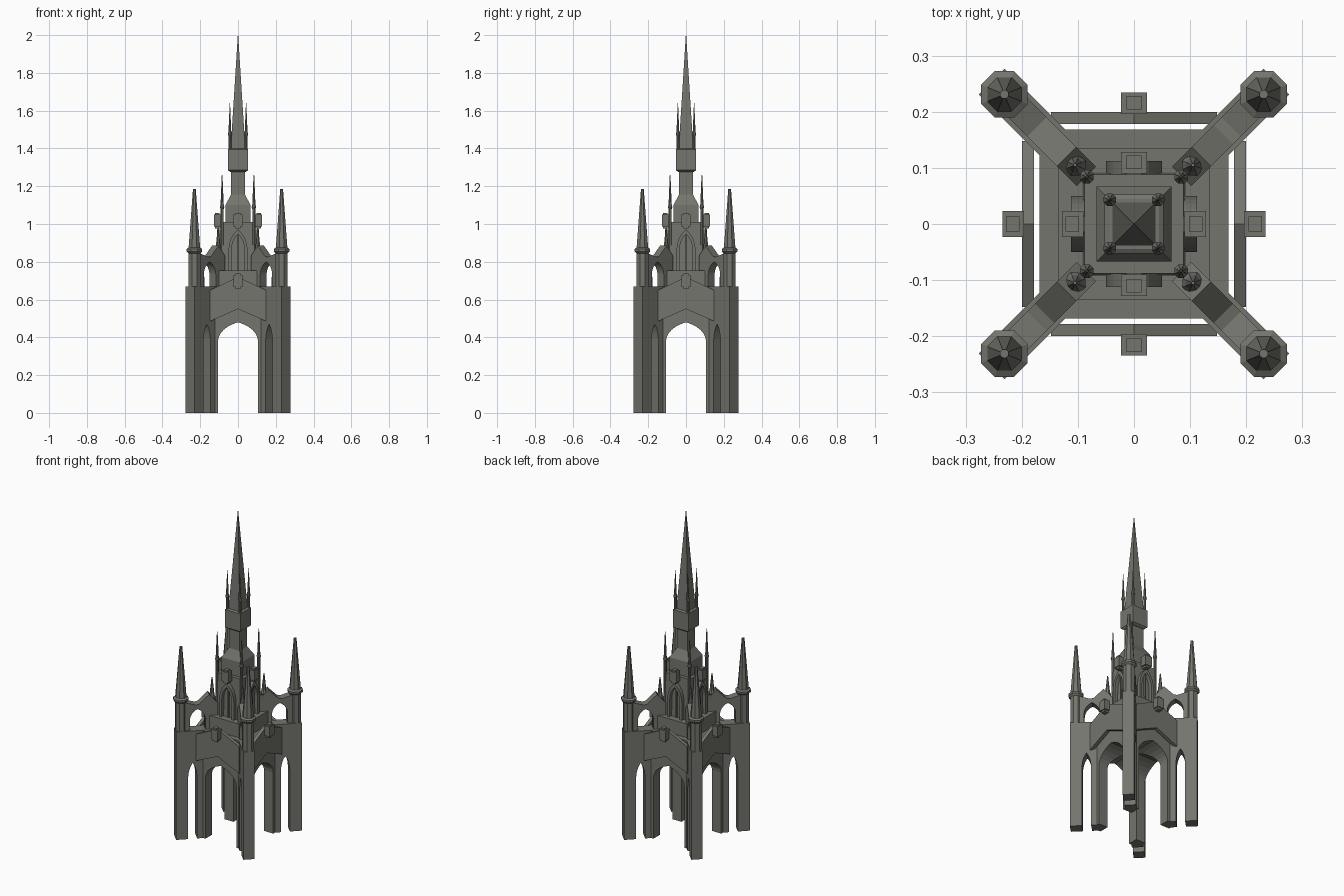
import bpy, bmesh, math
from mathutils import Matrix, Vector

if "Cube" in bpy.data.objects:
    bpy.data.objects.remove(bpy.data.objects["Cube"])

stone = bpy.data.materials.new("weathered_stone")
stone.diffuse_color = (0.175, 0.178, 0.155, 1)
stone.use_nodes = True
stone.node_tree.nodes["Principled BSDF"].inputs["Base Color"].default_value = stone.diffuse_color


def finish(bm, name):
    bmesh.ops.recalc_face_normals(bm, faces=bm.faces)
    me = bpy.data.meshes.new(name)
    bm.to_mesh(me)
    bm.free()
    ob = bpy.data.objects.new(name, me)
    bpy.context.collection.objects.link(ob)
    me.materials.append(stone)
    return ob


def spin(ang):
    return Matrix.Rotation(math.radians(ang), 4, 'Z')


def lathe(name, rings, sides, center=(0, 0), ang=0):
    """Stack of (radius, z) rings; radius is to the flat side when sides == 4."""
    bm = bmesh.new()
    k = math.sqrt(2) if sides == 4 else 1
    loops = []
    for r, z in rings:
        loops.append([bm.verts.new((center[0] + k * r * math.cos(a), center[1] + k * r * math.sin(a), z))
                      for a in [math.radians(ang) + math.tau * (i + (0.5 if sides == 4 else 0)) / sides
                                for i in range(sides)]])
    for a, b in zip(loops, loops[1:]):
        for i in range(sides):
            j = (i + 1) % sides
            bm.faces.new((a[i], a[j], b[j], b[i]))
    bm.faces.new(loops[0])
    bm.faces.new(loops[-1])
    return finish(bm, name)


def plate(name, pts, y0, y1, ang=0):
    """Profile in x-z extruded from y0 to y1, then turned about z."""
    bm = bmesh.new()
    f = bm.faces.new([bm.verts.new((x, y0, z)) for x, z in pts])
    ext = bmesh.ops.extrude_face_region(bm, geom=[f])['geom']
    bmesh.ops.translate(bm, vec=(0, y1 - y0, 0), verts=[v for v in ext if isinstance(v, bmesh.types.BMVert)])
    bm.transform(spin(ang))
    return finish(bm, name)


def arch(cx, w, spring, h, n=6):
    """Pointed arch from left springing over the apex to the right."""
    q = 0.7 * math.pi / 2
    c = math.cos(q)
    half = [((math.cos(q * i / n) - c) / (1 - c) * w, spring + h * math.sin(q * i / n) / math.sin(q))
            for i in range(n + 1)]
    return [(cx - x, z) for x, z in half] + [(cx + x, z) for x, z in half[-2::-1]]


def block(name, x, y, z, ang=0):
    return plate(name, [(x[0], z[0]), (x[1], z[0]), (x[1], z[1]), (x[0], z[1])], y[0], y[1], ang)


def cut(ob, cutter):
    m = ob.modifiers.new("cut", 'BOOLEAN')
    m.object = cutter
    m.solver = 'EXACT'
    bpy.context.view_layer.objects.active = ob
    bpy.ops.object.modifier_apply(modifier="cut")
    bpy.data.objects.remove(cutter)


# main vaulted stage: a block pierced by arches both ways, leaving four piers
body = lathe("vaulted_stage", [(0.168, 0), (0.168, 0.67)], 4)
for a in (0, 90):
    opening = [(-0.106, -0.1)] + arch(0, 0.106, 0.38, 0.10) + [(0.106, -0.1)]
    cut(body, plate("arch_cutter", opening, -0.4, 0.4, a))
lathe("gallery", [(0.135, 0.66), (0.135, 0.755)], 4)

# corner parts
for i in range(4):
    a = 45 + 90 * i
    # outer pier, arch and wall in one profile
    plate("diagonal_buttress",
          [(0.359, 0), (0.359, 0.67), (0.17, 0.67), (0.19, 0.4), (0.19, 0)]
          + [(0.239, 0)] + arch(0.265, 0.026, 0.37, 0.10) + [(0.291, 0)],
          -0.0325, 0.0325, a)
    # flying buttress with a dipped top
    plate("flying_buttress",
          [(0.31, 0.66), (0.31, 0.845), (0.245, 0.825), (0.225, 0.83), (0.17, 0.885),
           (0.12, 0.83), (0.12, 0.66), (0.19, 0.66)]
          + arch(0.235, 0.045, 0.73, 0.07) + [(0.28, 0.66)],
          -0.024, 0.024, a)
    sx, sy = math.cos(math.radians(a)) * math.sqrt(2), math.sin(math.radians(a)) * math.sqrt(2)
    # large corner turret
    lathe("corner_turret",
          [(0.034, 0.66), (0.034, 0.845), (0.045, 0.855), (0.045, 0.868), (0.033, 0.875),
           (0.008, 1.185)], 8, (sx * 0.231, sy * 0.231), 22.5)
    # slim pinnacles on each stage
    lathe("lower_pinnacle",
          [(0.016, 0.66), (0.016, 0.85), (0.02, 0.86), (0.014, 0.875), (0.003, 0.98)],
          8, (sx * 0.105, sy * 0.105), 22.5)
    lathe("middle_pinnacle",
          [(0.009, 0.75), (0.009, 1.08), (0.013, 1.09), (0.009, 1.105), (0.002, 1.26)],
          8, (sx * 0.084, sy * 0.084), 22.5)
    lathe("upper_pinnacle",
          [(0.008, 1.38), (0.008, 1.465), (0.012, 1.475), (0.008, 1.49), (0.001, 1.64)],
          8, (sx * 0.043, sy * 0.043), 22.5)

# square tower, upper tiers and spire
lathe("middle_tower", [(0.092, 0.75), (0.088, 1.01)], 4)
lathe("upper_tier", [(0.067, 1.0), (0.067, 1.1), (0.037, 1.155), (0.037, 1.29)], 4)
lathe("lantern", [(0.04, 1.275), (0.053, 1.285), (0.053, 1.395), (0.045, 1.40)], 4)
lathe("spire", [(0.039, 1.395), (0.001, 2.0)], 4)

# parts on each face
for a in (0, 90, 180, 270):
    # freestanding gable band between the buttresses
    plate("gable_band", [(-0.148, 0.485), (0, 0.55), (0.148, 0.485),
                         (0.148, 0.65), (0, 0.72), (-0.148, 0.65)], -0.2, -0.178, a)
    # window surround on the tower
    outer = arch(0, 0.05, 0.86, 0.11)
    inner = arch(0, 0.034, 0.86, 0.085)
    plate("window_surround", [(-0.05, 0.75)] + outer + [(0.05, 0.75), (0.034, 0.75)]
          + inner[::-1] + [(-0.034, 0.75)], -0.112, -0.085, a)
    block("window_mullion", (-0.005, 0.005), (-0.1, -0.085), (0.75, 0.94), a)
    # canopied niches
    for part, y, z in (("gable_niche", -0.216, 0.655), ("tower_niche", -0.11, 0.975)):
        block(part + "_corbel", (-0.014, 0.014), (y - 0.012, y + 0.03), (z, z + 0.018), a)
        block(part, (-0.023, 0.023), (y - 0.018, y + 0.02), (z + 0.012, z + 0.074), a)
        block(part + "_cap", (-0.013, 0.013), (y - 0.012, y + 0.012), (z + 0.07, z + 0.084), a)
